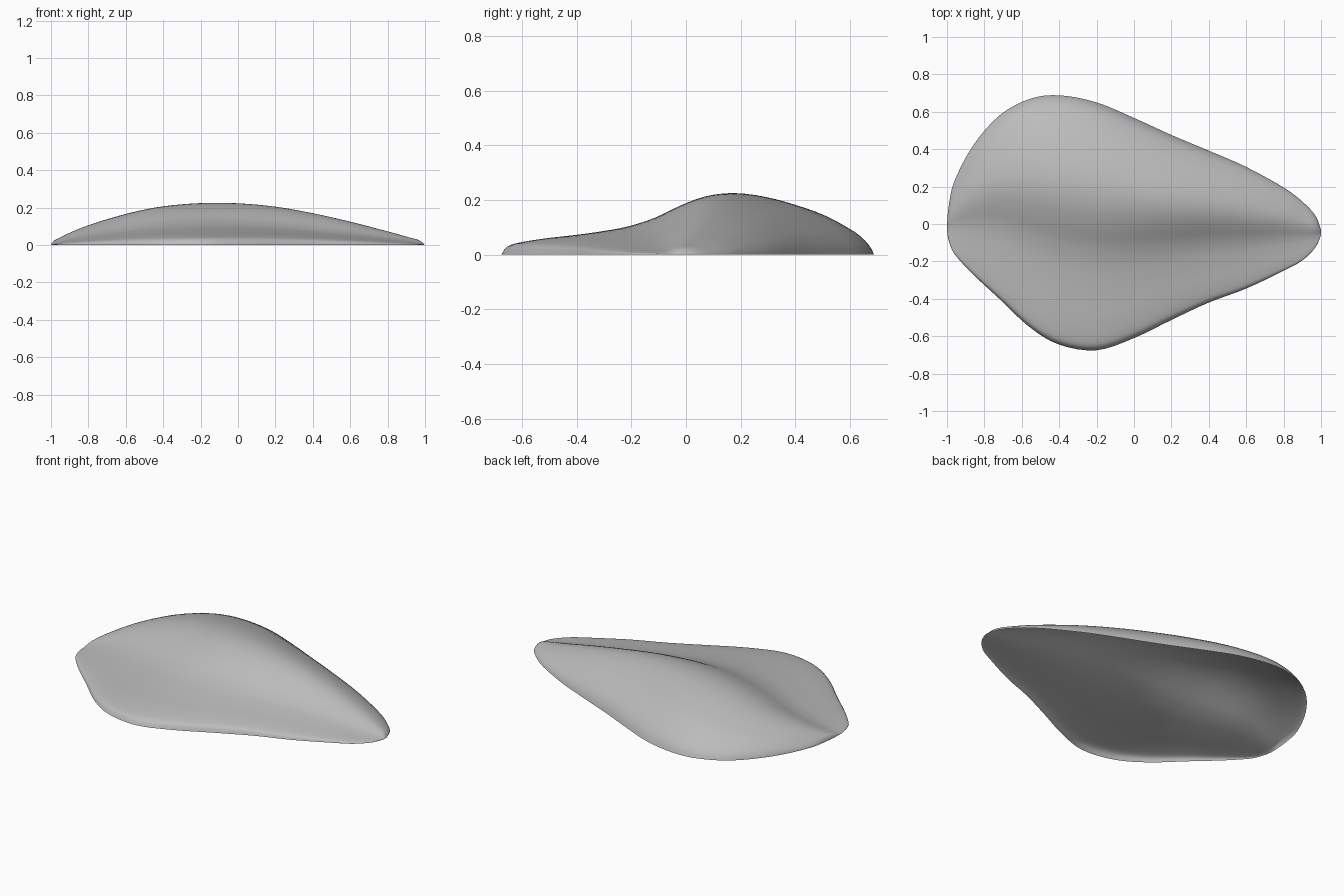
import bpy, bmesh, math
from mathutils import Vector

cube = bpy.data.objects.get("Cube")
if cube:
    bpy.data.objects.remove(cube)

# Stations along the shell: x, front edge y, back edge y, crest height
STATIONS = [
    (-1, -.04, 0, 0), (-.99, -.09, .10, .018), (-.96, -.16, .23, .036),
    (-.86, -.27, .42, .083), (-.72, -.40, .58, .132), (-.56, -.55, .668, .176),
    (-.4, -.645, .688, .207), (-.2, -.675, .65, .224), (0, -.61, .567, .223),
    (.2, -.513, .476, .205), (.4, -.42, .392, .17), (.6, -.345, .305, .125),
    (.8, -.25, .195, .073), (.9, -.195, .12, .045), (.97, -.125, .045, .025),
    (1, -.06, -.03, 0),
]
# Cross-section from front to back: position across, share of crest height
SECTION = [
    (-1, 0), (-.97, .13), (-.9, .2), (-.75, .27), (-.6, .32), (-.45, .38),
    (-.3, .46), (-.15, .6), (0, .8), (.15, .95), (.3, 1), (.45, .95),
    (.6, .83), (.75, .66), (.9, .39), (.97, .18), (1, 0),
]


def smooth_points(points, steps):
    """Catmull-Rom curve through the points."""
    pts = [Vector(p) for p in points]
    pts = [pts[0] * 2 - pts[1]] + pts + [pts[-1] * 2 - pts[-2]]
    out = []
    for a, b, c, d in zip(pts, pts[1:], pts[2:], pts[3:]):
        for i in range(steps):
            t = i / steps
            out.append((b * 2 + (c - a) * t + (a * 2 - b * 5 + c * 4 - d) * t**2
                        + (b * 3 - a - c * 3 + d) * t**3) / 2)
    return out + [pts[-2]]


# Open domed shell lofted through the stations
bm = bmesh.new()
rows = []
section = smooth_points(SECTION, 3)
for x, front, back, crest in smooth_points(STATIONS, 4):
    mid, half = (front + back) / 2, (back - front) / 2
    rows.append([bm.verts.new((x, mid + half * v, max(0, crest * h)))
                 for v, h in section])
for r, s in zip(rows, rows[1:]):
    for j in range(len(r) - 1):
        bm.faces.new((r[j], s[j], s[j + 1], r[j + 1]))
bmesh.ops.remove_doubles(bm, verts=bm.verts, dist=.0005)

mesh = bpy.data.meshes.new("domed_shell")
bm.to_mesh(mesh)
bm.free()
shell = bpy.data.objects.new("domed_shell", mesh)
bpy.context.collection.objects.link(shell)

# Plain grey
grey = bpy.data.materials.new("stone_grey")
grey.use_nodes = True
colour = (.5, .5, .5, 1)
grey.diffuse_color = colour
grey.node_tree.nodes["Principled BSDF"].inputs["Base Color"].default_value = colour
mesh.materials.append(grey)

bpy.context.view_layer.objects.active = shell
shell.select_set(True)
bpy.ops.object.shade_smooth_by_angle(angle=math.radians(40))
